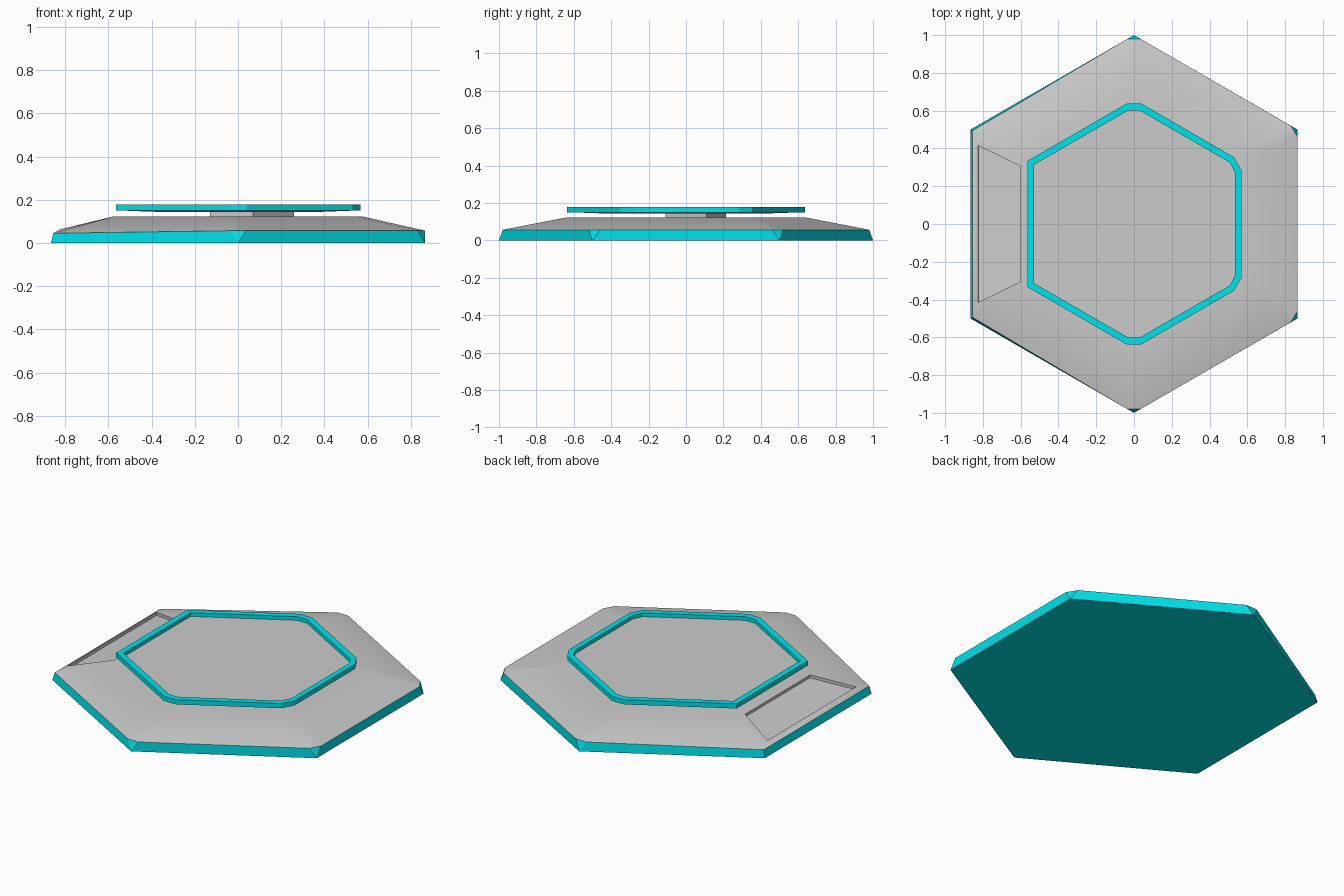
import bpy, bmesh
from mathutils import Vector

if "Cube" in bpy.data.objects:
    bpy.data.objects.remove(bpy.data.objects["Cube"])

teal = bpy.data.materials.new("teal")
teal.diffuse_color = (0.0, 0.76, 0.82, 1)
teal.use_nodes = True
teal.node_tree.nodes["Principled BSDF"].inputs["Base Color"].default_value = teal.diffuse_color


def build(name, verts, faces, mat=None):
    mesh = bpy.data.meshes.new(name)
    mesh.from_pydata(verts, [], faces)
    bm = bmesh.new()
    bm.from_mesh(mesh)
    bmesh.ops.recalc_face_normals(bm, faces=bm.faces)
    bm.to_mesh(mesh)
    bm.free()
    obj = bpy.data.objects.new(name, mesh)
    bpy.context.collection.objects.link(obj)
    if mat:
        mesh.materials.append(mat)
    return obj


def at(loop, z, s=1.0):
    return [(x * s, y * s, z) for x, y in loop]


def bridge(a, b, n):
    return [(a + i, a + (i + 1) % n, b + (i + 1) % n, b + i) for i in range(n)]


def mirrored(half):
    # half outline on +y, from right to left, closed by its mirror on -y
    return half + [(x, -y) for x, y in reversed(half)]


# outlines: right corners and tips are clipped, left corners stay sharp
rim = mirrored([(.866, .46), (.831, .52), (.035, .98), (-.035, .98), (-.855, .494)])
deck = mirrored([(.58, .30), (.545, .36), (.04, .645), (-.04, .645), (-.58, .335)])
ring_out = mirrored([(.568, .285), (.53, .353), (.04, .637), (-.04, .637), (-.565, .333)])
ring_in = mirrored([(.536, .27), (.508, .325), (.032, .6), (-.032, .6), (-.53, .313)])
rim_top = [(x, y, .045 if x < -.8 else .057) for x, y in rim]

# base rim: sharp hexagon below, clipped outline above
base = [(.866, .5, 0), (0, 1, 0), (-.866, .5, 0), (-.866, -.5, 0), (0, -1, 0), (.866, -.5, 0)]
t = 6
build("base_rim", base + rim_top, [
    (0, 1, 2, 3, 4, 5),
    (0, t, t + 1), (0, t + 1, t + 2, 1), (1, t + 2, t + 3), (1, t + 3, t + 4, 2),
    (2, t + 4, t + 5, 3), (3, t + 5, t + 6, 4), (4, t + 6, t + 7),
    (4, t + 7, t + 8, 5), (5, t + 8, t + 9), (5, t + 9, t, 0)], teal)

# sloping shell with a sunken panel in the left slope
frame = [(-.825, .415, .063), (-.825, -.415, .063), (-.6, -.305, .115), (-.6, .305, .115)]
floor = [tuple(Vector(p) + Vector((.002, 0, -.018))) for p in frame]
slopes = bridge(0, 10, 10)
left = (4, 5, 15, 14)
slopes.remove(left)
faces = slopes + [tuple(range(10, 20)), (24, 25, 26, 27)]
for i in range(4):
    j = (i + 1) % 4
    faces += [(left[i], left[j], 20 + j, 20 + i), (20 + i, 20 + j, 24 + j, 24 + i)]
shell = build("sloped_shell", rim_top + at(deck, .122) + frame + floor, faces)
bpy.context.view_layer.objects.active = shell
shell.select_set(True)
bpy.ops.object.shade_smooth_by_angle(angle=0.5)
shell.modifiers.new("even_shading", 'WEIGHTED_NORMAL').keep_sharp = True

# raised ring
loops = at(ring_out, .15) + at(ring_out, .178) + at(ring_in, .178) + at(ring_in, .15)
build("raised_ring", loops, [f for a, b in ((0, 10), (10, 20), (20, 30), (30, 0))
                             for f in bridge(a, b, 10)], teal)

# plate inside the ring with a shallow dished underside
build("ring_plate", at(ring_in, .156) + at(ring_in, .15) + at(ring_in, .143, .65),
      [tuple(range(10)), tuple(range(20, 30))] + bridge(0, 10, 10) + bridge(10, 20, 10))

# small turned block carrying the plate
block = [(.07, -.11), (.26, .11), (.06, .215), (-.13, -.005)]
build("support_block", at(block, .12) + at(block, .146),
      [(0, 1, 2, 3), (4, 5, 6, 7)] + bridge(0, 4, 4))
